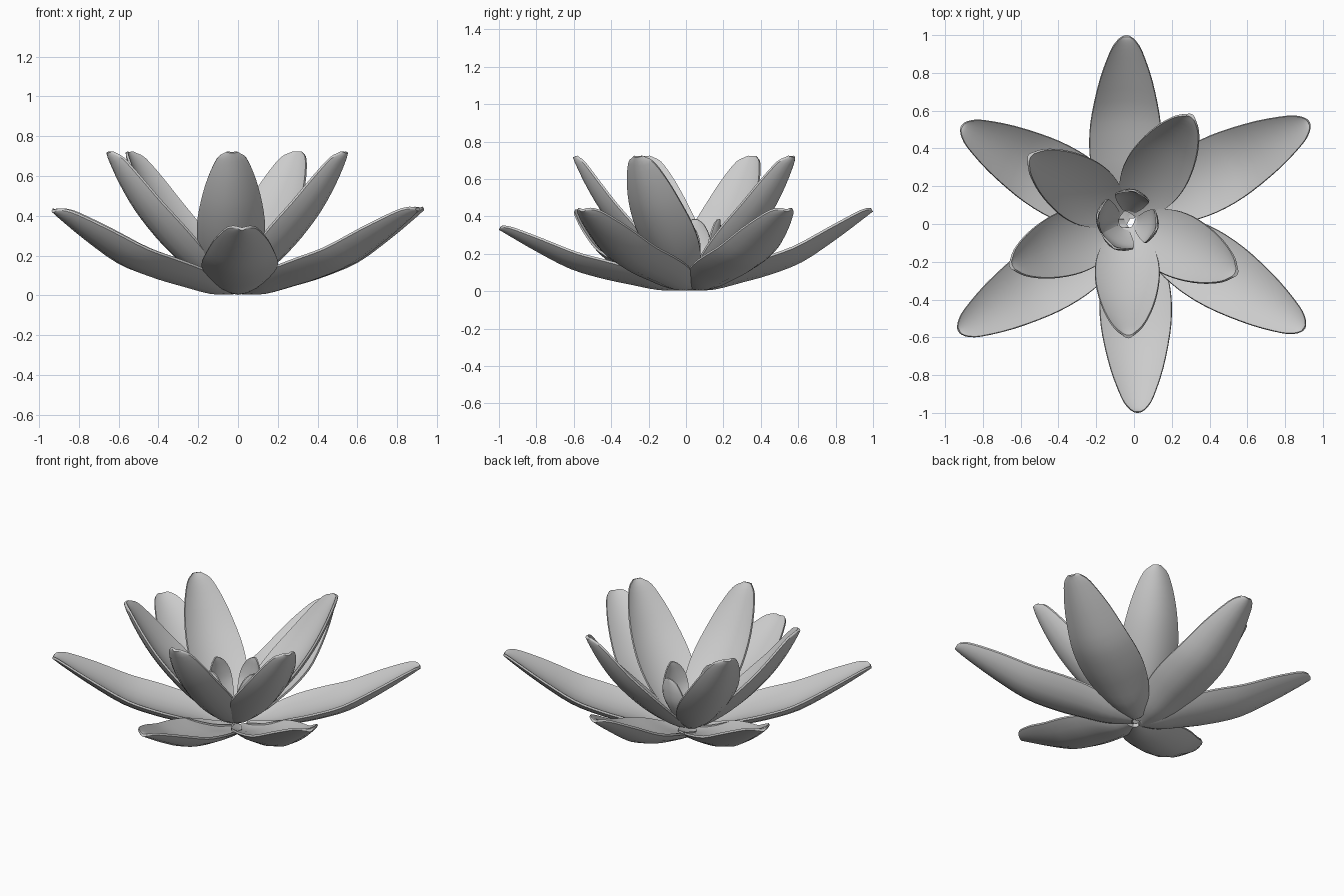
import bpy, bmesh, math
from mathutils import Vector

if "Cube" in bpy.data.objects:
    bpy.data.objects.remove(bpy.data.objects["Cube"])

# Petal stations: (radius, height of keel, half width), radius normalised to tip = 1
OUTER = [(0.03, 0.004, 0.05), (0.15, 0.008, 0.125), (0.30, 0.046, 0.175),
         (0.45, 0.088, 0.192), (0.62, 0.155, 0.180), (0.80, 0.275, 0.140),
         (0.94, 0.38, 0.085), (0.985, 0.415, 0.05), (1.0, 0.425, 0.02)]
INNER = [(0.08, 0.03, 0.05), (0.22, 0.08, 0.115), (0.40, 0.17, 0.16),
         (0.58, 0.285, 0.172), (0.75, 0.42, 0.155), (0.88, 0.555, 0.122),
         (0.97, 0.67, 0.075), (1.0, 0.715, 0.025)]
BUD = [(0.35, 0.05, 0.03), (0.65, 0.13, 0.07), (0.92, 0.22, 0.092),
       (1.0, 0.30, 0.082), (1.0, 0.36, 0.05), (0.99, 0.385, 0.015)]


def smooth_path(pts, steps=3):
    """Catmull-Rom interpolation of the stations."""
    p = [Vector(q) for q in pts]
    p = [2 * p[0] - p[1]] + p + [2 * p[-1] - p[-2]]
    out = []
    for i in range(1, len(p) - 2):
        a, b, c, d = p[i - 1:i + 3]
        for s in range(steps):
            t = s / steps
            out.append(0.5 * (2 * b + (c - a) * t + (2 * a - 5 * b + 4 * c - d) * t * t
                              + (3 * b - a - 3 * c + d) * t ** 3))
    out.append(p[-2])
    return out


def petal(name, stations, base, tip, zs=1.0, cup=0.47, thick=0.045, rim=0.012, n=8):
    """Closed, cupped petal from base point towards tip point (plan view)."""
    axis = Vector((tip[0] - base[0], tip[1] - base[1], 0))
    length = axis.length
    axis.normalize()
    side = Vector((-axis.y, axis.x, 0))
    path = smooth_path([(r * length, z * zs, w) for r, z, w in stations])
    wmax = max(q.z for q in path)
    bm = bmesh.new()
    rings = []
    for i, q in enumerate(path):
        a, b = path[max(i - 1, 0)], path[min(i + 1, len(path) - 1)]
        tan = Vector((b.x - a.x, b.y - a.y)).normalized()
        up = axis * -tan.y + Vector((0, 0, tan.x))
        centre = Vector((base[0], base[1], 0)) + axis * q.x + Vector((0, 0, q.y))
        th = thick * q.z / wmax
        us = [-math.cos(math.pi * k / n) for k in range(n + 1)]
        lower = [(u, cup * q.z * u * u) for u in us]
        upper = [(u * 0.98, cup * q.z * u * u + rim + th * (1 - u * u)) for u in us[::-1]]
        rings.append([bm.verts.new(centre + side * (u * q.z) + up * h)
                      for u, h in lower + upper])
    m = len(rings[0])
    for r0, r1 in zip(rings, rings[1:]):
        for k in range(m):
            bm.faces.new((r0[k], r0[(k + 1) % m], r1[(k + 1) % m], r1[k]))
    bm.faces.new(rings[0])
    bm.faces.new(rings[-1])
    bmesh.ops.recalc_face_normals(bm, faces=bm.faces)
    for f in bm.faces:
        f.smooth = True
    me = bpy.data.meshes.new(name)
    bm.to_mesh(me)
    bm.free()
    me.set_sharp_from_angle(angle=math.radians(50))
    bpy.context.collection.objects.link(bpy.data.objects.new(name, me))


# Six wide outer petals: base, tip, height scale
outer = [((-0.05, 0), (-0.04, 1.0), 1.0), ((0, 0.04), (0.93, 0.54), 1.0),
         ((0, 0.03), (0.905, -0.555), 1.0), ((0, 0), (0.02, -1.0), 0.77),
         ((0, 0), (-0.93, -0.57), 0.98), ((0, 0), (-0.915, 0.52), 0.98)]
for i, (b, t, zs) in enumerate(outer):
    petal(f"outer_petal_{i + 1}", OUTER, b, t, zs)

# Five upright inner petals
for i, t in enumerate([(0.31, 0.58), (-0.56, 0.365), (-0.66, -0.225),
                       (-0.03, -0.605), (0.55, -0.265)]):
    petal(f"inner_petal_{i + 1}", INNER, (-0.04, 0.02), t, cup=0.52)

# Small ring of bud petals in the middle
for i, a in enumerate((78, -15, -115, 170)):
    a = math.radians(a)
    petal(f"bud_petal_{i + 1}", BUD, (-0.035, 0.02),
          (-0.035 + 0.168 * math.cos(a), 0.02 + 0.168 * math.sin(a)),
          cup=0.4, thick=0.015, rim=0.008)
